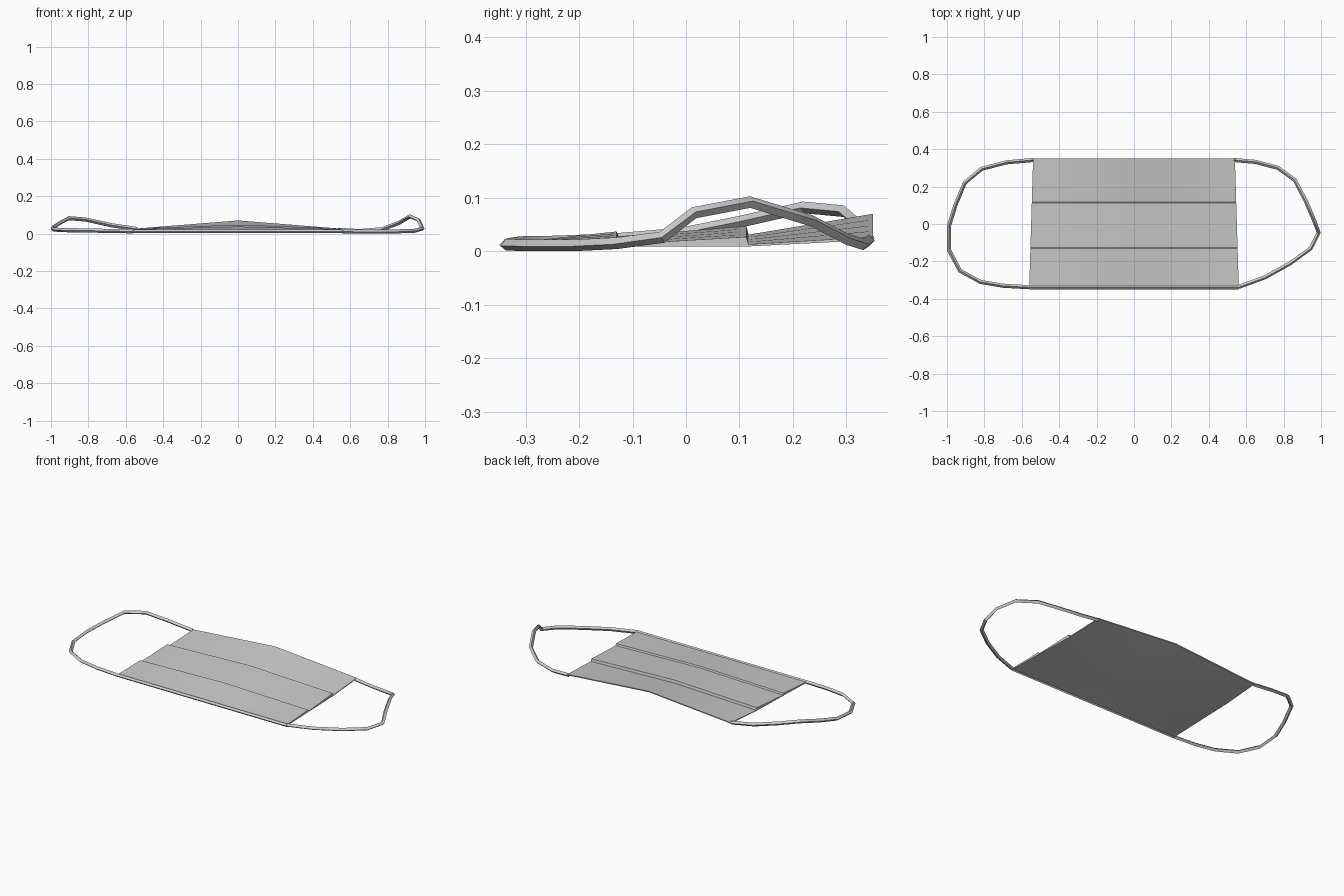
import bpy
import bmesh

cube = bpy.data.objects.get("Cube")
if cube:
    bpy.data.objects.remove(cube)

# One fabric colour
fabric = bpy.data.materials.new("light grey fabric")
fabric.use_nodes = True
GREY = (0.6, 0.6, 0.6, 1)
fabric.diffuse_color = GREY
fabric.node_tree.nodes["Principled BSDF"].inputs["Base Color"].default_value = GREY


def add_object(name, data):
    obj = bpy.data.objects.new(name, data)
    bpy.context.collection.objects.link(obj)
    data.materials.append(fabric)
    return obj


def smooth(obj, angle):
    bpy.ops.object.select_all(action="DESELECT")
    obj.select_set(True)
    bpy.context.view_layer.objects.active = obj
    bpy.ops.object.shade_smooth_by_angle(angle=angle)


# Pleated body: closed side profile as (y, z at the ends, z at the middle)
TOP = [(-0.345, 0.014, 0.014), (-0.130, 0.023, 0.037), (-0.126, 0.013, 0.028),
       (0.113, 0.027, 0.047), (0.117, 0.013, 0.031), (0.35, 0.027, 0.07)]
BOTTOM = [(0.35, 0.021, 0.064), (0.115, 0.009, 0.026),
          (-0.128, 0.009, 0.022), (-0.345, 0.008, 0.008)]
COLUMNS = 8

bm = bmesh.new()
rings = []
for i in range(COLUMNS + 1):
    t = 2 * i / COLUMNS - 1
    lift = 1 - abs(t)
    ring = []
    for y, z_end, z_mid in TOP + BOTTOM:
        half_width = 0.55 - 0.03 * y
        ring.append(bm.verts.new((t * half_width, y, z_end + (z_mid - z_end) * lift)))
    rings.append(ring)
count = len(rings[0])
for a, b in zip(rings, rings[1:]):
    for j in range(count):
        k = (j + 1) % count
        bm.faces.new((a[j], a[k], b[k], b[j]))

# End caps, split into one quad or triangle fan per pleat
for ring in (rings[0], rings[-1]):
    for strip in ((0, 1, 8, 9), (1, 2, 8), (2, 3, 7, 8), (3, 4, 7), (4, 5, 6, 7)):
        bm.faces.new([ring[n] for n in strip])
bmesh.ops.recalc_face_normals(bm, faces=bm.faces)
mesh = bpy.data.meshes.new("pleated_body")
bm.to_mesh(mesh)
bm.free()
smooth(add_object("pleated_body", mesh), 0.6)


# Cords with a four-sided section swept along a path
def cord(name, points, radius=0.011):
    curve = bpy.data.curves.new(name, "CURVE")
    curve.dimensions = "3D"
    curve.bevel_depth = radius
    curve.bevel_resolution = 0
    curve.use_fill_caps = True
    spline = curve.splines.new("POLY")
    spline.points.add(len(points) - 1)
    for p, co in zip(spline.points, points):
        p.co = (*co, 1)
    helper = bpy.data.objects.new(name + "_path", curve)
    bpy.context.collection.objects.link(helper)
    bpy.context.view_layer.update()
    graph = bpy.context.evaluated_depsgraph_get()
    swept = bpy.data.meshes.new_from_object(helper.evaluated_get(graph))
    bpy.data.objects.remove(helper)
    swept.materials.clear()
    swept.name = name
    smooth(add_object(name, swept), 0.5)


cord("left_ear_loop", [
    (0.535, 0.342, 0.02), (0.65, 0.332, 0.013), (0.77, 0.30, 0.023),
    (0.86, 0.235, 0.057), (0.92, 0.12, 0.092), (0.965, 0.015, 0.072),
    (0.987, -0.045, 0.026), (0.945, -0.13, 0.015), (0.835, -0.21, 0.011),
    (0.70, -0.285, 0.011), (0.56, -0.336, 0.012)])
cord("right_ear_loop", [
    (-0.54, 0.342, 0.024), (-0.68, 0.33, 0.045), (-0.815, 0.295, 0.075),
    (-0.905, 0.22, 0.082), (-0.955, 0.10, 0.055), (-0.989, -0.01, 0.033),
    (-0.989, -0.14, 0.022), (-0.93, -0.25, 0.018), (-0.82, -0.31, 0.017),
    (-0.70, -0.33, 0.014), (-0.56, -0.338, 0.012)])

# Hem along the front edge
cord("front_hem", [(-0.56, -0.339, 0.012), (0.56, -0.339, 0.012)], 0.01)
